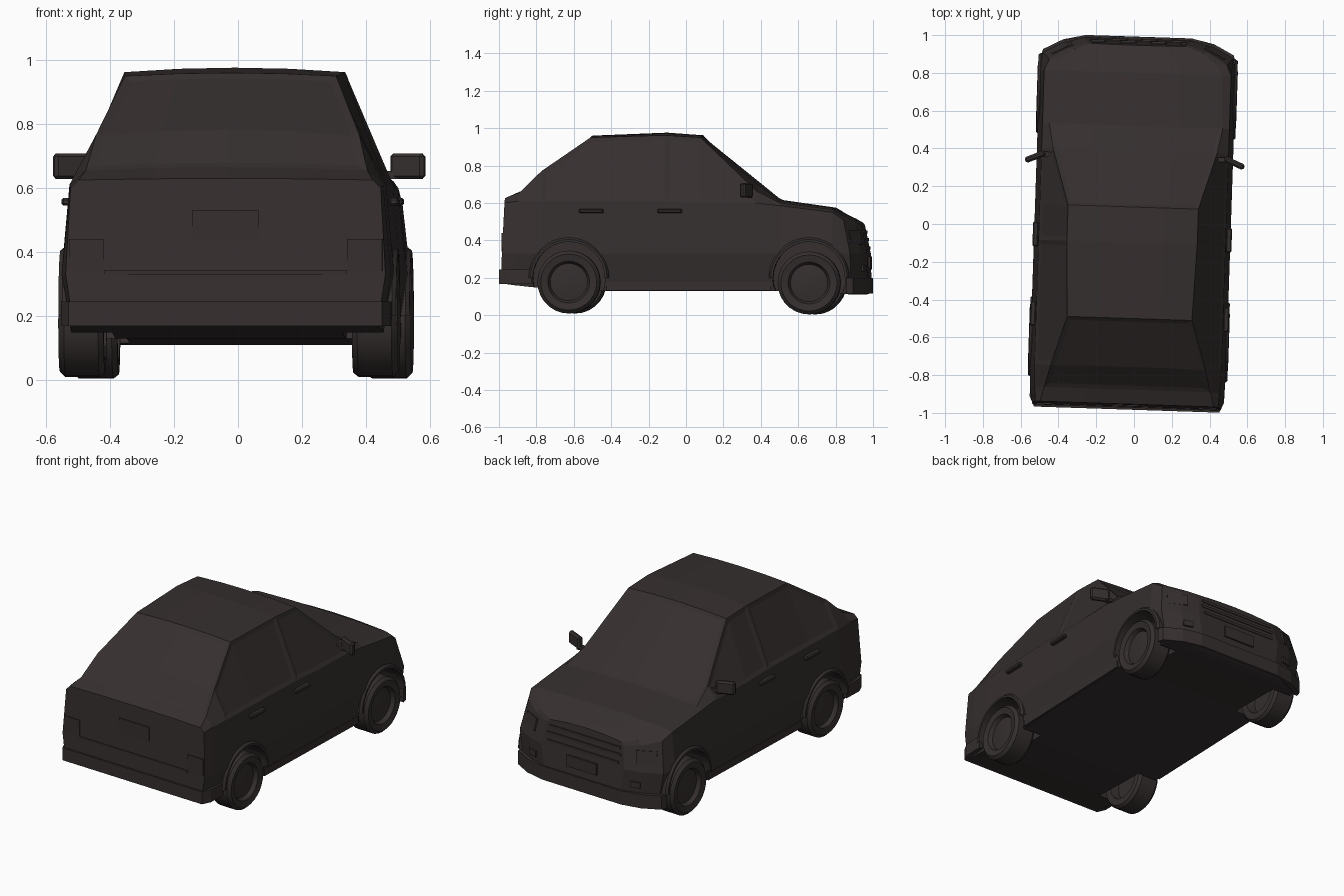
import bpy, bmesh, math
from mathutils import Matrix, Vector

if "Cube" in bpy.data.objects:
    bpy.data.objects.remove(bpy.data.objects["Cube"])

paint = bpy.data.materials.new("dark_brown_grey")
paint.diffuse_color = (0.036, 0.028, 0.028, 1)
paint.use_nodes = True
paint.node_tree.nodes["Principled BSDF"].inputs["Base Color"].default_value = paint.diffuse_color

# The whole car sits slightly turned on the grid
TURN = Matrix.Translation((-0.007, 0, 0)) @ Matrix.Rotation(-0.033, 4, 'Z')
parts = []


def add(name, bm, smooth=False):
    bmesh.ops.recalc_face_normals(bm, faces=bm.faces[:])
    me = bpy.data.meshes.new(name)
    bm.to_mesh(me)
    bm.free()
    me.materials.append(paint)
    ob = bpy.data.objects.new(name, me)
    bpy.context.collection.objects.link(ob)
    if smooth:
        bpy.ops.object.select_all(action='DESELECT')
        ob.select_set(True)
        bpy.context.view_layer.objects.active = ob
        bpy.ops.object.shade_smooth_by_angle(angle=math.radians(35))
    parts.append(ob)
    return ob


def box(name, centre, size, rot=None, bevel=0.0):
    bm = bmesh.new()
    m = Matrix.Translation(centre) @ (rot or Matrix()) @ Matrix.Diagonal((*size, 1))
    bmesh.ops.create_cube(bm, size=1, matrix=m)
    if bevel:
        bmesh.ops.bevel(bm, geom=bm.edges[:], offset=bevel, segments=1, affect='EDGES')
    return add(name, bm)


def lathe(name, profile, side, y, z, angle=2 * math.pi, steps=28, closed=False, smooth=True):
    # profile of (radius, x) turned about the axle
    bm = bmesh.new()
    vs = [bm.verts.new((x * side, r, 0)) for r, x in profile]
    es = [bm.edges.new(p) for p in zip(vs, vs[1:])]
    if closed:
        es.append(bm.edges.new((vs[-1], vs[0])))
    bmesh.ops.spin(bm, geom=vs + es, cent=(0, 0, 0), axis=(1, 0, 0), angle=angle, steps=steps)
    bmesh.ops.remove_doubles(bm, verts=bm.verts[:], dist=0.0005)
    bmesh.ops.translate(bm, verts=bm.verts[:], vec=(0, y, z))
    return add(name, bm, smooth)


def slab(name, half, z0, z1):
    # mirrored outline pulled up into a bumper band
    bm = bmesh.new()
    pts = half + [(-x, y) for x, y in reversed(half)]
    f = bm.faces.new([bm.verts.new((x, y, z0)) for x, y in pts])
    ext = bmesh.ops.extrude_face_region(bm, geom=[f])['geom']
    bmesh.ops.translate(bm, vec=(0, 0, z1 - z0),
                        verts=[v for v in ext if isinstance(v, bmesh.types.BMVert)])
    return add(name, bm)


def end_y(y, z):
    # lean of the nose and tail faces
    if y > 0.85:
        return y - 0.2 * max(0, z - 0.3)
    return y + 0.05 * max(0, z - 0.2) if y < -0.85 else y


# Body stations: y, floor z, floor w, waist w, belt w, belt z, edge w, edge z, centre z
STATIONS = [
    (-.975, .17, .475, .50, .485, .60, .46, .625, .63),
    (-.90, .16, .485, .515, .49, .61, .44, .655, .665),
    (-.76, .145, .49, .52, .495, .61, .41, .77, .785),
    (-.50, .13, .49, .52, .495, .61, .33, .95, .96),
    (-.10, .13, .49, .52, .495, .61, .345, .962, .976),
    (.09, .13, .49, .52, .495, .60, .345, .95, .962),
    (.39, .13, .49, .52, .495, .60, .435, .665, .72),
    (.52, .13, .49, .52, .495, .585, .46, .60, .615),
    (.80, .12, .49, .52, .495, .55, .45, .565, .575),
    (.90, .11, .47, .505, .47, .51, .42, .53, .545),
    (.955, .11, .36, .40, .37, .48, .34, .50, .515),
    (.985, .12, .26, .29, .27, .46, .25, .48, .495),
]
bm = bmesh.new()
rings = []
for y, zb, wb, wm, wl, zl, we, ze, zt in STATIONS:
    half = [(0, zb), (wb, zb), (wm, .33), (wl, zl), (we, ze), (we * .5, zt - (zt - ze) * .25), (0, zt)]
    loop = half + [(-x, z) for x, z in half[5:0:-1]]
    rings.append([bm.verts.new((x, end_y(y, z), z)) for x, z in loop])
n = len(rings[0])
grid = {}
for i in range(len(rings) - 1):
    for k in range(n):
        a, b = rings[i], rings[i + 1]
        grid[i, k] = bm.faces.new((a[k], a[(k + 1) % n], b[(k + 1) % n], b[k]))
bm.faces.new(rings[0])
bm.faces.new(rings[-1])
bmesh.ops.recalc_face_normals(bm, faces=bm.faces[:])
# Windows as shallow inset panes: sides, windscreen, rear glass
panes = [[(i, k) for i in pair] for pair in ((2, 3), (4, 5)) for k in (3, 8)]
panes += [[(i, k) for i in pair for k in (4, 5, 6, 7)] for pair in ((5, 6), (1, 2))]
for pane in panes:
    bmesh.ops.inset_region(bm, faces=[grid[p] for p in pane], thickness=0.025,
                           depth=-0.005, use_even_offset=True, use_boundary=True)
body = add("car_body", bm)

# Wheel wells, arch lips and wheels
AXLES = {"rear": (-0.61, 0.177), "front": (0.675, 0.172)}
TYRE = [(0, .505), (.05, .505), (.10, .498), (.112, .522), (.15, .53), (.168, .512), (.168, .405),
        (.155, .388), (.115, .388), (.105, .44), (0, .44)]
for end, (y, z) in AXLES.items():
    for side, label in ((1, "right"), (-1, "left")):
        cutter = lathe("well_cutter", [(0, .36), (.195, .36), (.195, .7), (0, .7)],
                       side, y, 0.2, smooth=False)
        parts.remove(cutter)
        cutter.hide_render = True
        mod = body.modifiers.new("well", 'BOOLEAN')
        mod.operation, mod.solver, mod.object = 'DIFFERENCE', 'EXACT', cutter
        bpy.context.view_layer.objects.active = body
        bpy.ops.object.modifier_apply(modifier=mod.name)
        bpy.data.objects.remove(cutter)
        lathe(f"{end}_{label}_wheel", TYRE, side, y, z)
        lathe(f"{end}_{label}_arch_lip", [(.192, .48), (.192, .528), (.205, .528), (.215, .515), (.215, .48)],
              side, y, 0.2, angle=math.pi, steps=16, closed=True)

# Bumpers
slab("front_bumper", [(.28, .992), (.40, .965), (.505, .91), (.515, .875)], .115, .20)
slab("rear_bumper", [(.49, -.983), (.515, -.93), (.515, -.81)], .168, .245)

# Side details
for s, label in ((1, "right"), (-1, "left")):
    for name, y in (("rear", -.49), ("front", -.07)):
        box(f"{name}_{label}_door_handle", (s * .512, y, .557), (.03, .13, .024), bevel=.006)
    box(f"{label}_mirror", (s * .527, .34, .668), (.115, .032, .08),
        Matrix.Rotation(-s * .4, 4, 'Z'), bevel=.01)
    box(f"{label}_mirror_arm", (s * .47, .355, .64), (.06, .025, .025))
    box(f"{label}_sill", (s * .49, .03, .155), (.024, .88, .045))
    box(f"{label}_tail_lamp", (s * .435, end_y(-.975, .39), .39), (.11, .01, .10))
    box(f"{label}_headlamp", (s * .405, .917, .415), (.12, .012, .075),
        Matrix.Rotation(-s * .48, 4, 'Z') @ Matrix.Rotation(.2, 4, 'X'))
    box(f"{label}_fog_lamp", (s * .36, .964, .25), (.06, .012, .035), Matrix.Rotation(-s * .26, 4, 'Z'))

# Nose and tail details
for z, w in ((.36, .50), (.405, .52), (.445, .50)):
    box("grille_bar", (0, end_y(.985, z), z), (w, .012, .016))
box("front_plate", (0, .985, .28), (.21, .012, .07))
box("rear_plate", (-.0, end_y(-.975, .485), .485), (.21, .009, .09))
box("tailgate_strip", (0, end_y(-.975, .335), .335), (.76, .009, .014))

for ob in parts:
    ob.data.transform(TURN)
